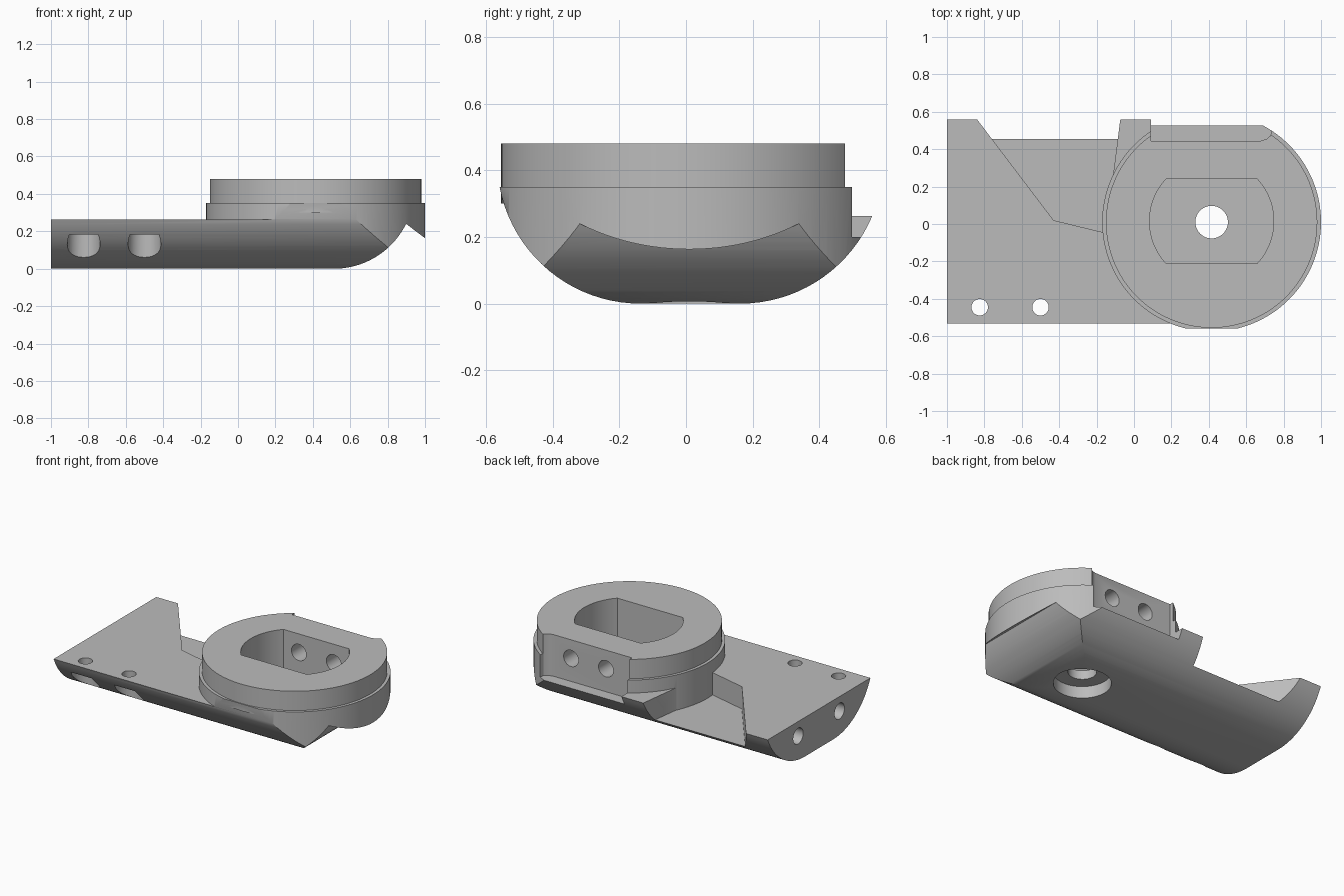
import bpy, bmesh
from math import sin, cos, pi, acos
from mathutils import Matrix, Vector

if "Cube" in bpy.data.objects:
    bpy.data.objects.remove(bpy.data.objects["Cube"], do_unlink=True)

CX, CY = 0.415, 0.01      # boss axis
R = 0.43                  # edge rounding radius

grey = bpy.data.materials.new("plain_grey")
grey.use_nodes = True
colour = (0.5, 0.5, 0.5, 1)
grey.diffuse_color = colour
grey.node_tree.nodes["Principled BSDF"].inputs["Base Color"].default_value = colour


def prism(name, points, axis, low, high):
    """Extrude a closed outline along x, y or z."""
    place = {"x": lambda a, b: (low, a, b),
             "y": lambda a, b: (a, low, b),
             "z": lambda a, b: (a, b, low)}[axis]
    step = Vector([(high - low) * (axis == k) for k in "xyz"])
    bm = bmesh.new()
    face = bm.faces.new([bm.verts.new(place(a, b)) for a, b in points])
    grown = bmesh.ops.extrude_face_region(bm, geom=[face])["geom"]
    moved = [v for v in grown if isinstance(v, bmesh.types.BMVert)]
    bmesh.ops.translate(bm, verts=moved, vec=step)
    bmesh.ops.recalc_face_normals(bm, faces=bm.faces)
    mesh = bpy.data.meshes.new(name)
    bm.to_mesh(mesh)
    bm.free()
    mesh.materials.append(grey)
    obj = bpy.data.objects.new(name, mesh)
    bpy.context.collection.objects.link(obj)
    return obj


def rod(name, a, b, radius, axis, low, high, sides=48):
    ring = [(a + radius * cos(2 * pi * i / sides), b + radius * sin(2 * pi * i / sides))
            for i in range(sides)]
    return prism(name, ring, axis, low, high)


def combine(body, tool, operation):
    """Apply a boolean and discard the tool."""
    mod = body.modifiers.new("shape", "BOOLEAN")
    mod.operation, mod.object, mod.solver = operation, tool, "EXACT"
    graph = bpy.context.evaluated_depsgraph_get()
    mesh = bpy.data.meshes.new_from_object(body.evaluated_get(graph))
    body.modifiers.clear()
    body.data = mesh
    bpy.data.objects.remove(tool, do_unlink=True)


def cut(tool):
    combine(body, tool, "DIFFERENCE")


def arc(start, top, steps=20):
    """Quarter-round rising from z = 0 to the given height."""
    end = acos(1 - top / R)
    return [(start + R * sin(end * i / steps), R * (1 - cos(end * i / steps)))
            for i in range(steps + 1)]


# Flat plate with the angled recess at the back
body = prism("mounting_bracket", [(-1, -0.7), (CX, -0.7), (CX, 0.7), (-1, 0.7)], "z", -0.05, 0.263)
cut(prism("recess", [(-0.87, 0.6), (-0.43, 0.02), (-0.13, -0.053), (-0.13, 0.12),
                     (-0.055, 0.7), (-0.946, 0.7)], "z", 0.113, 0.6))

# Round boss, trimmed together with the plate by the hull-shaped section
combine(body, rod("boss", CX, CY, 0.585, "z", -0.05, 0.35, 128), "UNION")
side = arc(0.15, 0.35)
side.append((side[-1][0], 0.6))
mid = 0.013
section = [(mid + w, z) for w, z in side] + [(mid - w, z) for w, z in reversed(side)]
combine(body, prism("hull_section", section, "x", -1.1, 1.1), "INTERSECT")

# Collar on top of the boss
combine(body, rod("collar", CX, CY, 0.565, "z", 0.3, 0.48, 128), "UNION")

# Rounded end with its undercut lip
cut(prism("end_rounding", arc(0.513, 0.24) + [(1.05, 0.125), (1.05, -0.1), (0.513, -0.1)],
          "y", -0.8, 0.8))

# Flat seat at the back of the boss, with one rounded corner
cut(prism("back_seat", [(0.09, 0.445), (0.68, 0.445), (0.71, 0.455), (0.73, 0.473),
                        (0.74, 0.51), (0.74, 0.7), (0.09, 0.7)], "z", 0.2, 0.6))

# Double-D pocket, centre hole and its counterbore
half, rad = 0.225, 0.332
limit = acos((rad ** 2 - half ** 2) ** 0.5 / rad)
bow = [-limit + 2 * limit * i / 24 for i in range(25)]
pocket = [(CX + s * rad * cos(t), CY + 0.005 + s * rad * sin(t)) for s in (1, -1) for t in bow]
cut(prism("pocket", pocket, "z", 0.14, 0.6))
cut(rod("centre_hole", CX, CY, 0.087, "z", -0.1, 0.3))
cut(rod("counterbore", CX, CY, 0.175, "z", -0.1, 0.08))

# Cross holes from the seat into the pocket
for x in (CX - 0.13, CX + 0.13):
    cut(rod("seat_hole", x, 0.355, 0.055, "y", 0.1, 0.6, 32))

# Plate screw holes, counterbored from below
for x in (-0.825, -0.5):
    cut(rod("screw_hole", x, -0.445, 0.044, "z", -0.1, 0.4, 32))
    cut(rod("screw_head", x, -0.445, 0.088, "z", -0.1, 0.183, 32))

# Blind holes in the end face
for y in (-0.205, 0.235):
    cut(rod("end_hole", y, 0.165, 0.053, "x", -1.2, -0.7, 32))

# Smooth curves, sharp edges
bpy.ops.object.select_all(action="DESELECT")
body.select_set(True)
bpy.context.view_layer.objects.active = body
bpy.ops.object.shade_smooth_by_angle(angle=pi / 6)
